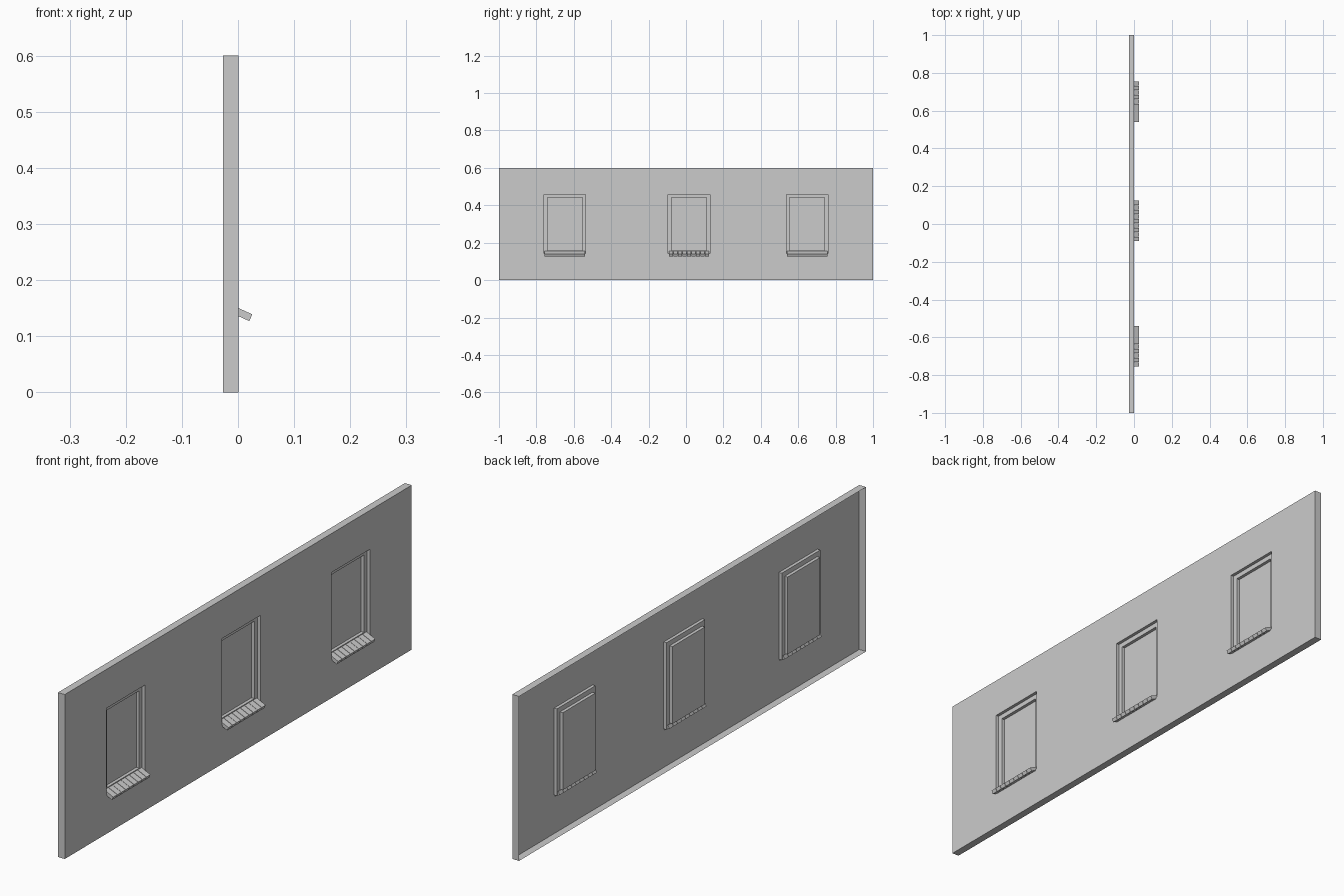
import bpy, bmesh
from math import radians
from mathutils import Matrix, Vector

if "Cube" in bpy.data.objects:
    bpy.data.objects.remove(bpy.data.objects["Cube"])

FRONT, BACK = 0.001, -0.0265
CENTRES = (-0.648, 0.016, 0.648)
HALF, Z0, Z1 = 0.111, 0.141, 0.458      # outer opening
STEP, DEPTH = 0.0175, 0.0115            # stepped reveal


def finish(bm, name):
    bmesh.ops.remove_doubles(bm, verts=bm.verts, dist=1e-5)
    mesh = bpy.data.meshes.new(name)
    bm.to_mesh(mesh)
    bm.free()
    bpy.context.collection.objects.link(bpy.data.objects.new(name, mesh))


def quad(bm, *pts):
    bm.faces.new([bm.verts.new(p) for p in pts])


def ring(x, y0, y1, z0, z1):
    return [(x, y0, z0), (x, y1, z0), (x, y1, z1), (x, y0, z1)]


def bridge(bm, a, b):
    for i in range(4):
        j = (i + 1) % 4
        quad(bm, a[i], a[j], b[j], b[i])


# Wall: a thin front sheet with openings and a folded rim, open at the back
bm = bmesh.new()
ys = [-1] + [c + s * HALF for c in CENTRES for s in (-1, 1)] + [1]
zs = [0, Z0, Z1, 0.6]
for i in range(len(ys) - 1):
    for j in range(3):
        if not (i % 2 == 1 and j == 1):
            quad(bm, *ring(FRONT, ys[i], ys[i + 1], zs[j], zs[j + 1]))
bridge(bm, ring(BACK, -1, 1, 0, 0.6), ring(FRONT, -1, 1, 0, 0.6))
finish(bm, "wall")

for n, c in enumerate(CENTRES, 1):
    # Stepped window recess with blank pane
    bm = bmesh.new()
    inner = (c - HALF + STEP, c + HALF - STEP, Z0 + STEP, Z1 - STEP)
    outer = (c - HALF, c + HALF, Z0, Z1)
    rings = [ring(FRONT, *outer), ring(FRONT - DEPTH, *outer),
             ring(FRONT - DEPTH, *inner), ring(FRONT - 2 * DEPTH, *inner)]
    for a, b in zip(rings, rings[1:]):
        bridge(bm, b, a)
    quad(bm, *rings[-1])
    finish(bm, f"window_recess_{n}")

    # Sloping sill made of a row of bricks
    bm = bmesh.new()
    count, width, length, thick = 9, 0.216, 0.043, 0.0132
    pitch = width / count
    tilt = Matrix.Rotation(radians(24.5), 4, 'Y')
    tip = Matrix.Translation((0.0255, 0, 0.139))
    for k in range(count):
        y = c - width / 2 + pitch * (k + 0.5)
        box = Matrix.Translation((-length / 2, y, -thick / 2)) @ \
            Matrix.Diagonal((length, pitch - 0.0015, thick, 1))
        bmesh.ops.create_cube(bm, size=1, matrix=tip @ tilt @ box)
    finish(bm, f"sill_bricks_{n}")
